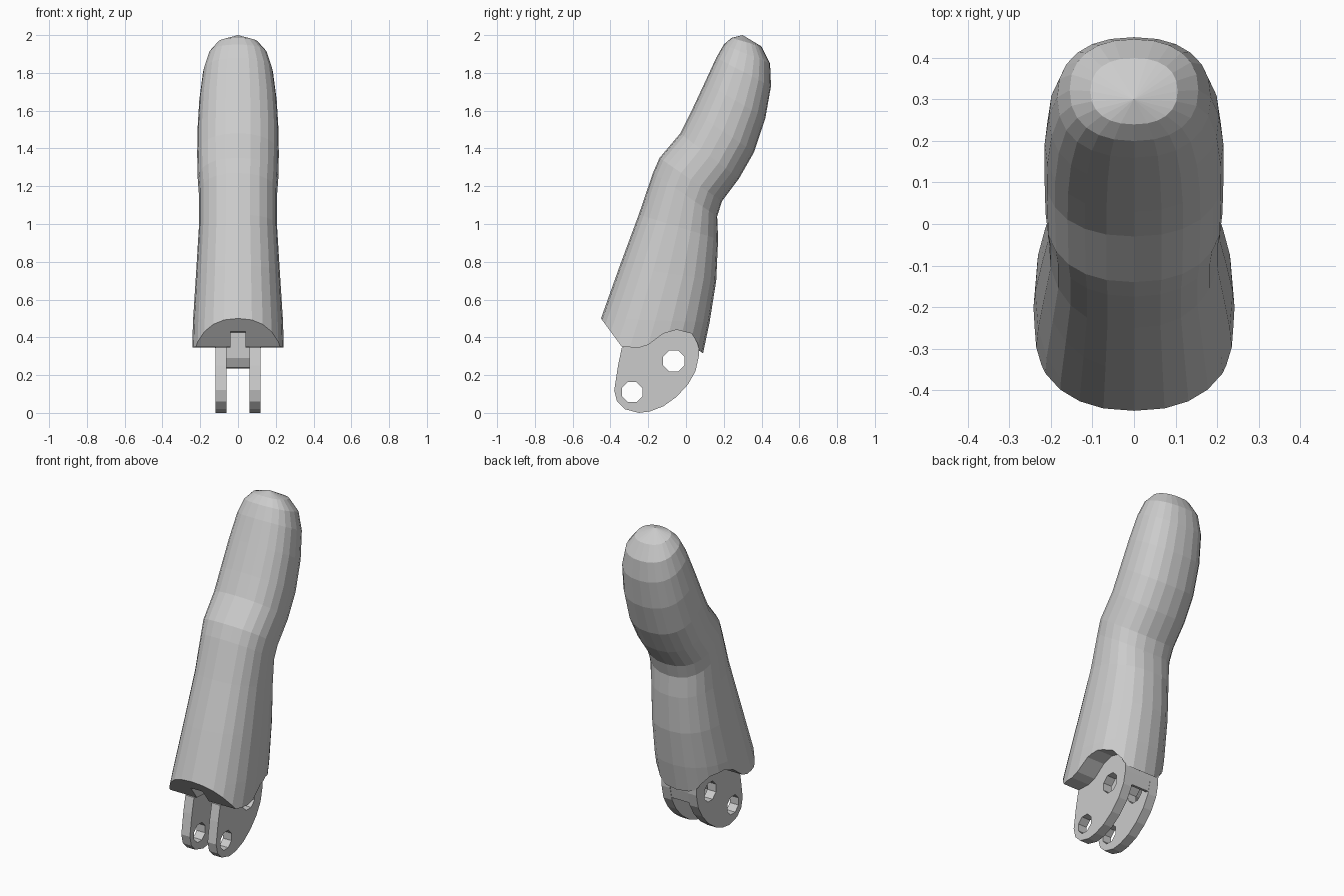
import bpy, bmesh, math

if "Cube" in bpy.data.objects:
    bpy.data.objects.remove(bpy.data.objects["Cube"])


def make_object(name, bm):
    bmesh.ops.recalc_face_normals(bm, faces=bm.faces[:])
    mesh = bpy.data.meshes.new(name)
    bm.to_mesh(mesh)
    bm.free()
    obj = bpy.data.objects.new(name, mesh)
    bpy.context.collection.objects.link(obj)
    return obj


def extrude_profile(name, pts, x0, x1):
    """Side-view (y, z) outline extruded along x."""
    bm = bmesh.new()
    a = [bm.verts.new((x0, y, z)) for y, z in pts]
    b = [bm.verts.new((x1, y, z)) for y, z in pts]
    bm.faces.new(a)
    bm.faces.new(b[::-1])
    n = len(pts)
    for i in range(n):
        j = (i + 1) % n
        bm.faces.new((a[i], b[i], b[j], a[j]))
    return make_object(name, bm)


def cut(obj, cutter):
    mod = obj.modifiers.new("cut", 'BOOLEAN')
    mod.operation = 'DIFFERENCE'
    mod.solver = 'EXACT'
    mod.object = cutter
    bpy.context.view_layer.objects.active = obj
    bpy.ops.object.modifier_apply(modifier=mod.name)
    bpy.data.objects.remove(cutter)


def circle(cy, cz, r, n=8):
    return [(cy + r * math.cos(2 * math.pi * (i + .5) / n),
             cz + r * math.sin(2 * math.pi * (i + .5) / n)) for i in range(n)]


# Finger body: tilted rings given as front y, z, back y, z, half width
rings = [
    (-.54, .26, .07, .22, .246), (-.45, .50, .125, .48, .238),
    (-.35, .78, .16, .70, .222), (-.25, 1.05, .17, .92, .207),
    (-.175, 1.27, .165, 1.04, .207), (-.14, 1.35, .19, 1.12, .213),
    (-.03, 1.48, .28, 1.24, .216), (.03, 1.60, .36, 1.38, .215),
    (.10, 1.75, .42, 1.56, .205), (.16, 1.88, .45, 1.73, .185),
    (.20, 1.95, .445, 1.85, .155), (.24, 1.985, .40, 1.94, .105),
]
SEG = 24


def power(v):
    return math.copysign(abs(v) ** (2 / 2.3), v)


bm = bmesh.new()
loops = []
for yf, zf, yb, zb, hw in rings:
    loop = []
    for i in range(SEG):
        t = 2 * math.pi * i / SEG
        s = (1 + power(math.cos(t))) / 2
        loop.append(bm.verts.new((hw * power(math.sin(t)),
                                  yf + (yb - yf) * s, zf + (zb - zf) * s)))
    loops.append(loop)
for a, b in zip(loops, loops[1:]):
    for i in range(SEG):
        j = (i + 1) % SEG
        bm.faces.new((a[i], a[j], b[j], b[i]))
bm.faces.new(loops[0])
tip = bm.verts.new((0, .30, 2.0))
for i in range(SEG):
    bm.faces.new((loops[-1][i], loops[-1][(i + 1) % SEG], tip))
body = make_object("finger_body", bm)

# Scalloped underside, and the tendon slot between the lugs
cut(body, extrude_profile("underside_cutter", [
    (-.60, .705), (-.34, .35), (-.25, .345), (-.20, .36), (-.12, .42),
    (-.05, .44), (.03, .42), (.06, .37), (.07, .33), (.11, .30),
    (.25, .26), (.25, 0), (-.60, 0)], -.5, .5))
cut(body, extrude_profile("slot_cutter", [
    (-.50, .25), (-.06, .25), (-.06, .432), (-.50, .432)], -.04, .04))

# Hinge lugs with two pin holes each
lug_profile = [
    (-.34, .345), (-.36, .25), (-.38, .12), (-.365, .06), (-.325, .02),
    (-.25, 0), (-.19, .008), (-.12, .035), (-.05, .085), (.01, .15),
    (.05, .22), (.068, .30), (.07, .40), (.03, .46), (-.10, .46),
    (-.20, .40), (-.28, .365)]
for side, x0, x1 in (("left", -.118, -.06), ("right", .06, .118)):
    lug = extrude_profile("hinge_lug_" + side, lug_profile, x0, x1)
    for cy, cz, r in ((-.285, .11, .058), (-.065, .275, .061)):
        cut(lug, extrude_profile("pin_cutter", circle(cy, cz, r), -.3, .3))

# Web joining the lugs at the back
extrude_profile("rear_web", [
    (.005, .45), (.005, .29), (.03, .24), (.052, .235), (.066, .30),
    (.075, .36), (.07, .45)], -.065, .065)
